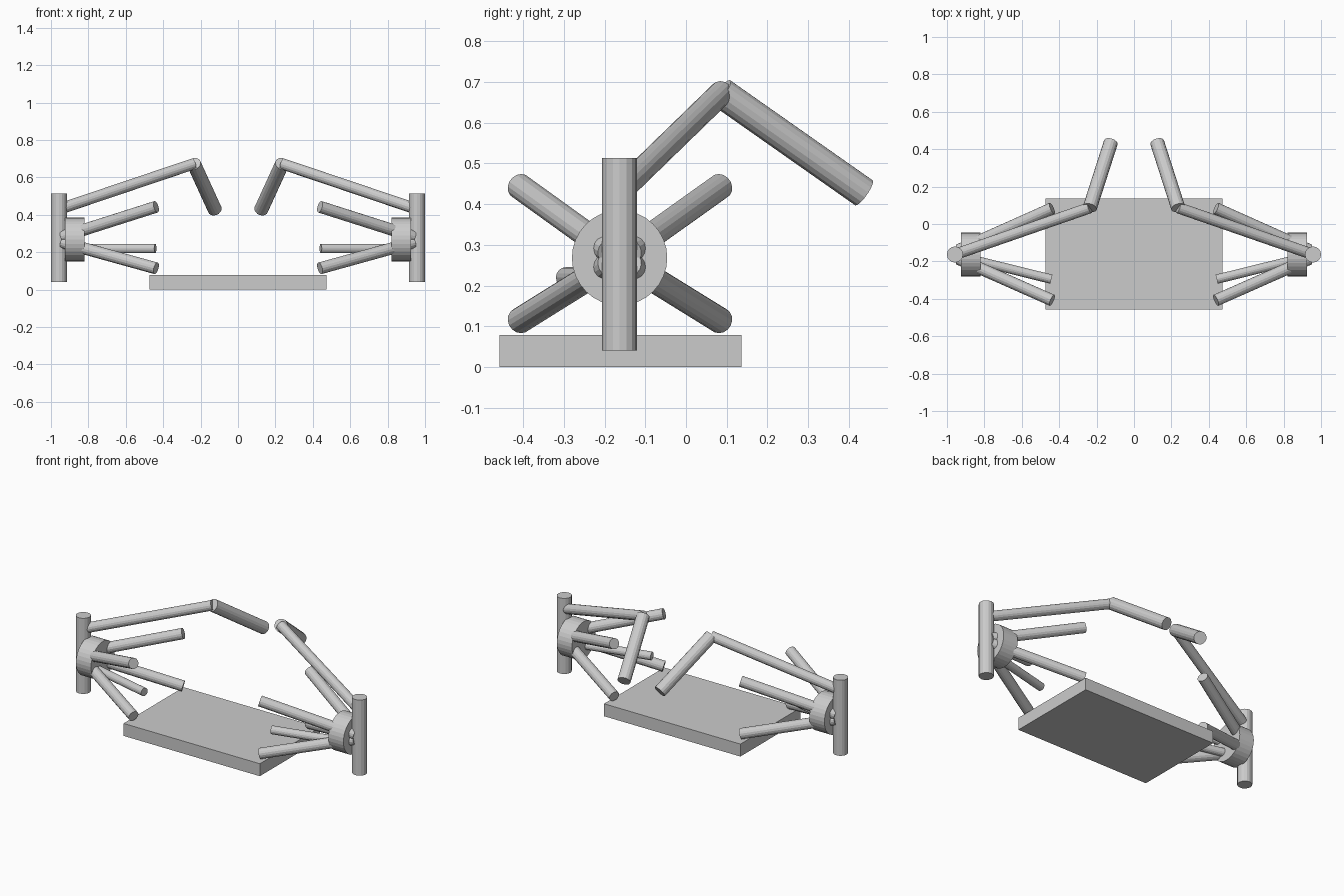
import bpy
from mathutils import Vector

if "Cube" in bpy.data.objects:
    bpy.data.objects.remove(bpy.data.objects["Cube"])


def rod(name, start, end, radius, sides=16):
    """Flat-capped cylinder between two points."""
    a, b = Vector(start), Vector(end)
    bpy.ops.mesh.primitive_cylinder_add(vertices=sides, radius=radius,
                                        depth=(b - a).length, location=(a + b) / 2)
    ob = bpy.context.object
    ob.name = name
    ob.rotation_euler = (b - a).to_track_quat('Z', 'Y').to_euler()
    return ob


# base plate
bpy.ops.mesh.primitive_cube_add(size=1, location=(0, -0.161, 0.039))
plate = bpy.context.object
plate.name = "base_plate"
plate.scale = (0.944, 0.594, 0.078)

CY, CZ = -0.163, 0.268  # hub centre

for side, s in (("left", -1), ("right", 1)):
    # upright post and round hub
    rod(f"{side}_post", (s * 0.957, CY, 0.04), (s * 0.957, CY, 0.513), 0.043)
    rod(f"{side}_hub", (s * 0.822, CY, CZ), (s * 0.926, CY, CZ), 0.117, 32)

    # four splayed spokes through the hub
    for v, sz, z0, z1 in (("upper", 1, 0.284, 0.443), ("lower", -1, 0.252, 0.114)):
        for d, y0, y1 in (("front", -0.187, -0.408), ("back", -0.139, 0.084)):
            rod(f"{side}_{v}_{d}_spoke", (s * 0.937, y0, z0), (s * 0.438, y1, z1), 0.032)

    # short thin spoke
    rod(f"{side}_thin_spoke", (s * 0.9, -0.182, 0.22), (s * 0.442, -0.295, 0.22), 0.025)

    # bent arm reaching over the plate
    elbow = (s * 0.236, 0.087, 0.673)
    rod(f"{side}_upper_arm", (s * 0.957, CY, 0.43), elbow, 0.03)
    rod(f"{side}_forearm", elbow, (s * 0.124, 0.436, 0.428), 0.038)
